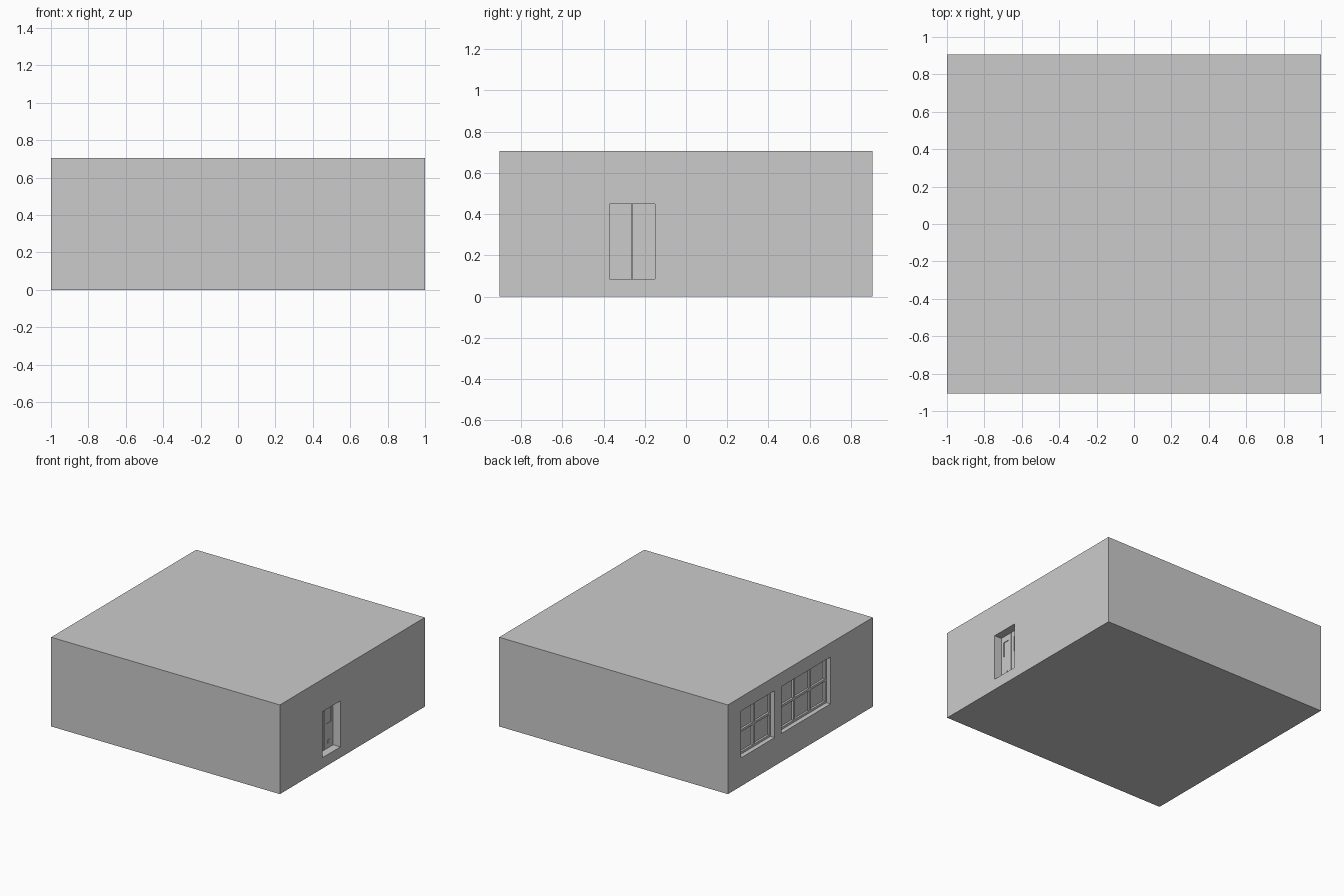
import bpy

if "Cube" in bpy.data.objects:
    bpy.data.objects.remove(bpy.data.objects["Cube"])

W, D, H = 1.0, 0.905, 0.705   # half width, half depth, height


def box(name, x0, x1, y0, y1, z0, z1):
    bpy.ops.mesh.primitive_cube_add(size=1, location=((x0 + x1) / 2, (y0 + y1) / 2, (z0 + z1) / 2))
    ob = bpy.context.object
    ob.name = name
    ob.scale = (x1 - x0, y1 - y0, z1 - z0)
    bpy.ops.object.transform_apply(location=False, rotation=False, scale=True)
    return ob


def cut(target, cutter):
    mod = target.modifiers.new("opening", 'BOOLEAN')
    mod.operation = 'DIFFERENCE'
    mod.solver = 'EXACT'
    mod.object = cutter
    bpy.context.view_layer.objects.active = target
    bpy.ops.object.modifier_apply(modifier=mod.name)
    bpy.data.objects.remove(cutter, do_unlink=True)


# Building shell
shell = box("building_shell", -W, W, -D, D, 0, H)

# Double door recessed in the right wall
DY0, DY1, DZ0, DZ1 = -0.372, -0.15, 0.085, 0.448
cut(shell, box("door_cutter", W - 0.08, W + 0.1, DY0, DY1, DZ0, DZ1))
mid, gap = (DY0 + DY1) / 2, 0.002
for side, y0, y1 in (("left", DY0, mid - gap), ("right", mid + gap, DY1)):
    leaf = box("door_leaf_" + side, W - 0.081, W - 0.063, y0, y1, DZ0, DZ1)
    c = (y0 + y1) / 2
    # Sunken pane and small low plate on each leaf
    cut(leaf, box("pane_cutter", W - 0.068, W, c - 0.028, c + 0.028, 0.28, 0.40))
    plate = box("door_plate_" + side, W - 0.064, W - 0.06, c - 0.015, c + 0.015, 0.12, 0.15)
    mat = bpy.data.materials.get("light_grey") or bpy.data.materials.new("light_grey")
    mat.diffuse_color = (0.75, 0.75, 0.75, 1)
    mat.use_nodes = True
    mat.node_tree.nodes["Principled BSDF"].inputs["Base Color"].default_value = mat.diffuse_color
    plate.data.materials.append(mat)


# Recessed windows with glazing bars in the left wall
def window(name, y0, y1, z0, z1, cols):
    cut(shell, box("window_cutter", -W - 0.1, -W + 0.052, y0, y1, z0, z1))
    xa, xb, t = -W + 0.036, -W + 0.053, 0.018
    for i in range(cols + 1):
        y = y0 + t / 2 + (y1 - y0 - t) * i / cols
        box(f"{name}_upright_{i}", xa, xb, y - t / 2, y + t / 2, z0, z1)
    for i in range(3):
        z = z0 + t / 2 + (z1 - z0 - t) * i / 2
        box(f"{name}_rail_{i}", xa, xb, y0, y1, z - t / 2, z + t / 2)


window("small_window", 0.32, 0.743, 0.224, 0.594, 2)
window("large_window", -0.376, 0.233, 0.224, 0.594, 3)
